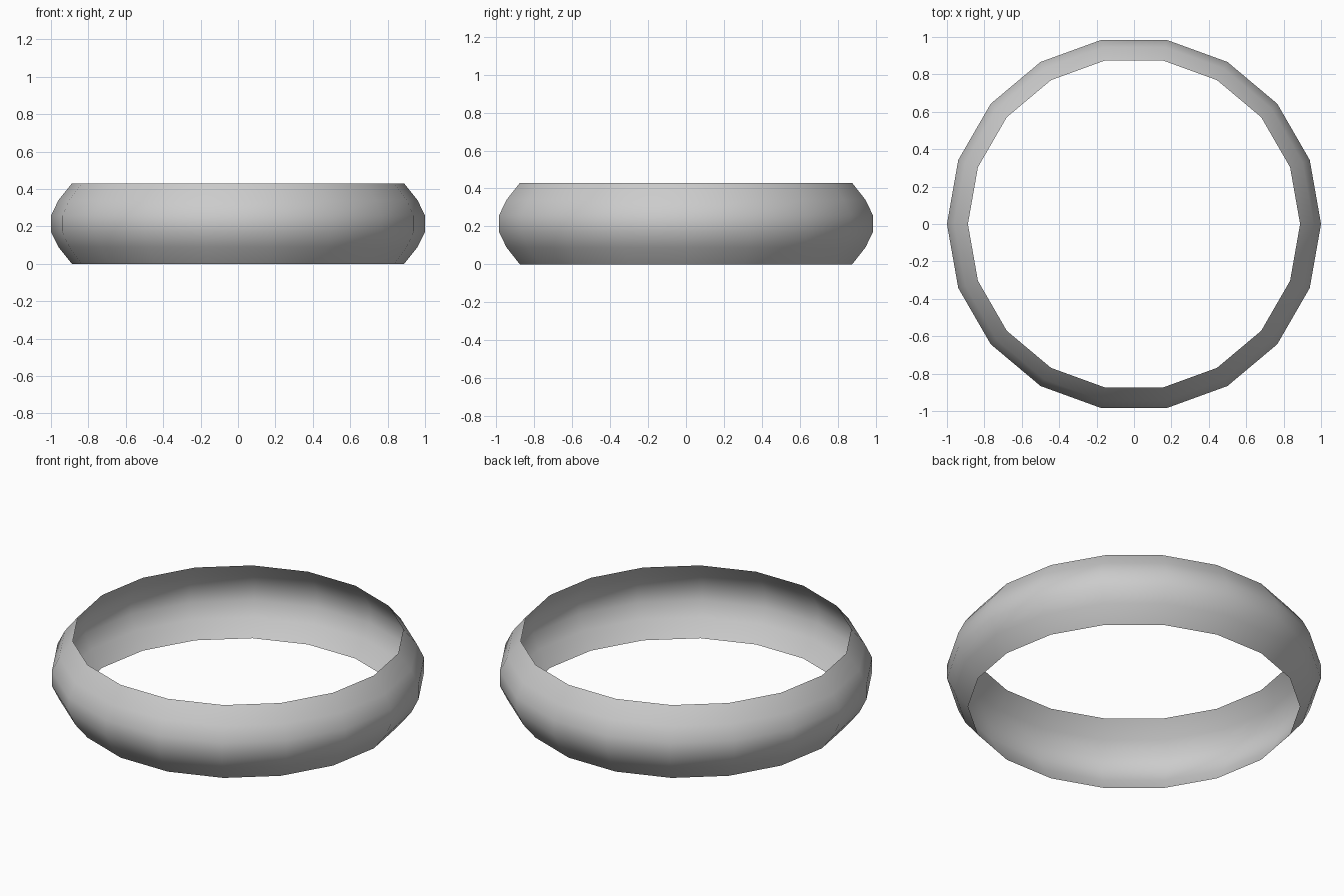
import bpy, bmesh, math

if "Cube" in bpy.data.objects:
    bpy.data.objects.remove(bpy.data.objects["Cube"])

SIDES = 18
# Outward-bulging cross-section: (radius, height)
profile = [(0.888, 0.0), (0.96, 0.09), (1.0, 0.172),
           (1.0, 0.258), (0.96, 0.34), (0.888, 0.43)]

# Open single-walled band, profile swept round z
bm = bmesh.new()
rings = []
for r, z in profile:
    rings.append([bm.verts.new((r * math.cos(2 * math.pi * i / SIDES),
                                r * math.sin(2 * math.pi * i / SIDES), z))
                  for i in range(SIDES)])
for low, high in zip(rings, rings[1:]):
    for i in range(SIDES):
        j = (i + 1) % SIDES
        face = bm.faces.new((low[i], low[j], high[j], high[i]))
        face.smooth = True

mesh = bpy.data.meshes.new("ring_band")
bm.to_mesh(mesh)
bm.free()
ring_band = bpy.data.objects.new("ring_band", mesh)
bpy.context.collection.objects.link(ring_band)
